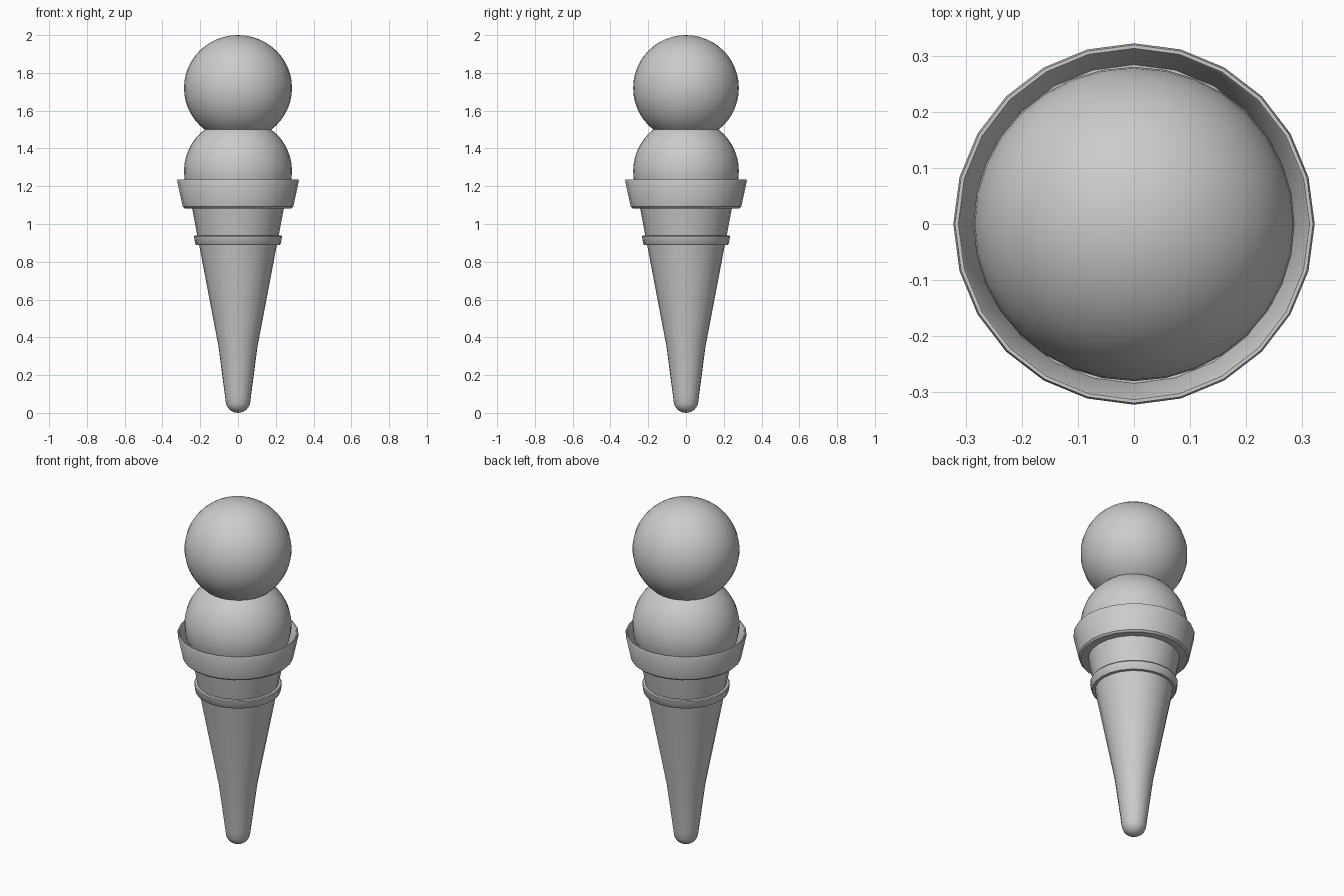
import bpy, bmesh, math

if "Cube" in bpy.data.objects:
    bpy.data.objects.remove(bpy.data.objects["Cube"])

SIDES = 24


def finish(obj, angle=35):
    bpy.ops.object.select_all(action='DESELECT')
    obj.select_set(True)
    bpy.context.view_layer.objects.active = obj
    bpy.ops.object.shade_smooth_by_angle(angle=math.radians(angle))


def lathe(name, profile):
    """Revolve (radius, z) points around the z axis; radius 0 makes a pole."""
    bm = bmesh.new()
    verts = [bm.verts.new((r, 0, z)) for r, z in profile]
    edges = [bm.edges.new(pair) for pair in zip(verts, verts[1:])]
    bmesh.ops.spin(bm, geom=verts + edges, cent=(0, 0, 0), axis=(0, 0, 1),
                   angle=2 * math.pi, steps=SIDES, use_merge=True)
    bmesh.ops.remove_doubles(bm, verts=bm.verts, dist=1e-5)
    bmesh.ops.recalc_face_normals(bm, faces=bm.faces)
    mesh = bpy.data.meshes.new(name)
    bm.to_mesh(mesh)
    bm.free()
    obj = bpy.data.objects.new(name, mesh)
    bpy.context.collection.objects.link(obj)
    finish(obj)
    return obj


def scoop(name, z):
    bpy.ops.mesh.primitive_uv_sphere_add(segments=32, ring_count=24, radius=1,
                                         location=(0, 0, z))
    obj = bpy.context.object
    obj.name = name
    obj.scale = (0.286, 0.28, 0.28)
    finish(obj, 60)


# Tapered cone with rounded tip
tip = [(0.066 * math.sin(a), 0.066 - 0.066 * math.cos(a))
       for a in (math.radians(15 * i) for i in range(6))]
lathe("wafer_cone", tip + [(0.069, 0.09), (0.103, 0.35), (0.206, 0.89),
                           (0.216, 0.94), (0.244, 1.09), (0.0, 1.09)])

# Raised band around the cone
lathe("cone_band", [(0.2, 0.89), (0.222, 0.89), (0.226, 0.894),
                    (0.233, 0.934), (0.229, 0.94), (0.2, 0.94)])

# Flared rim with a thin lip and a funnel-shaped inside
lathe("cone_rim", [(0.0, 1.083), (0.283, 1.083), (0.293, 1.092),
                   (0.322, 1.228), (0.319, 1.236), (0.313, 1.236),
                   (0.309, 1.23), (0.284, 1.11), (0.0, 1.11)])

# Two stacked scoops
scoop("lower_scoop", 1.28)
scoop("upper_scoop", 1.72)
